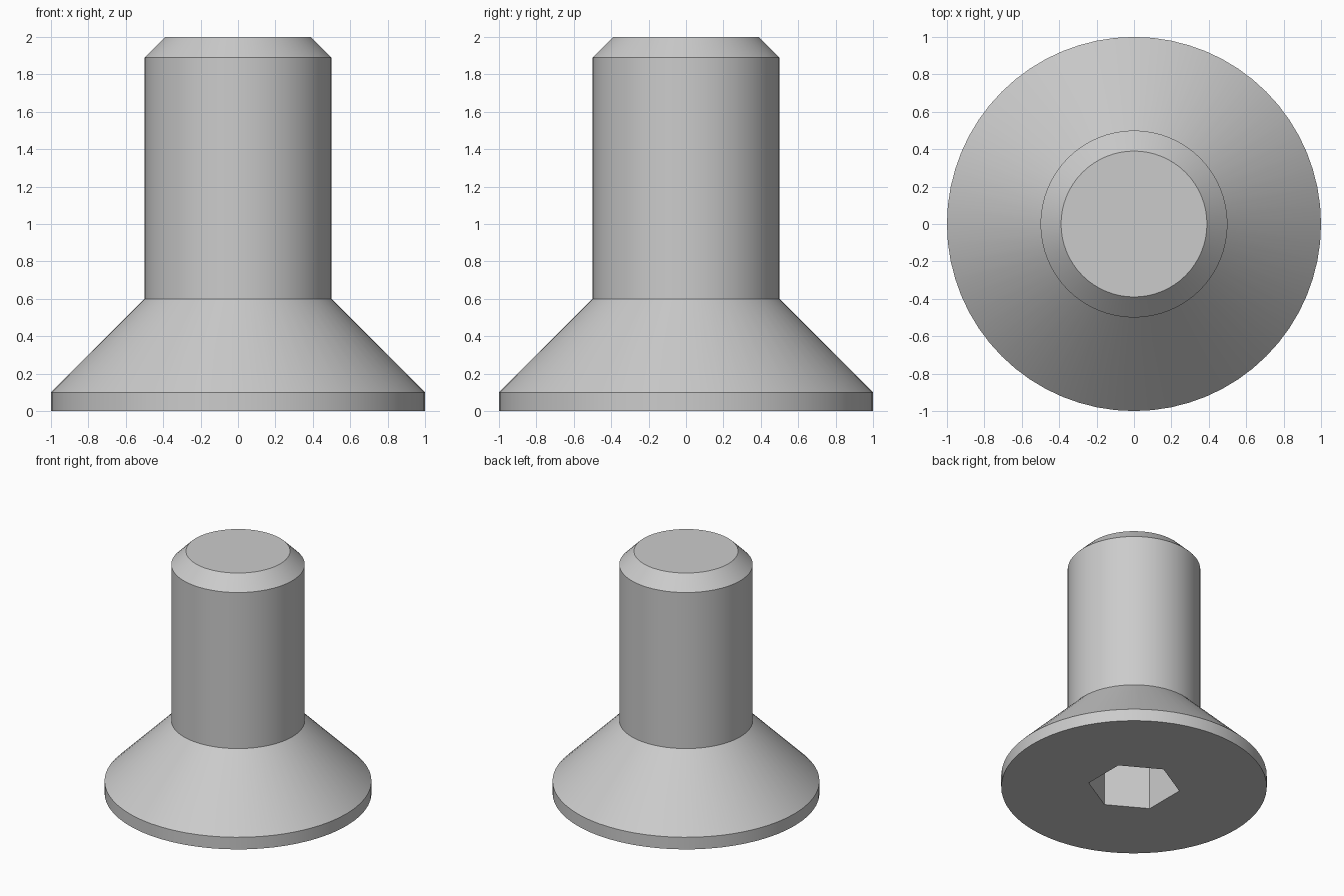
import bpy, bmesh, math

cube = bpy.data.objects.get("Cube")
if cube:
    bpy.data.objects.remove(cube, do_unlink=True)

SEGMENTS = 64
# Outline of the screw as (radius, height), from head rim to shank tip
OUTLINE = [(1, 0), (1, 0.1), (0.5, 0.6), (0.5, 1.89), (0.39, 2)]
SOCKET_FLATS = 0.6
SOCKET_DEPTH = 0.36

steel = bpy.data.materials.new("light grey steel")
steel.use_nodes = True
grey = (0.6, 0.6, 0.6, 1)
steel.diffuse_color = grey
steel.node_tree.nodes["Principled BSDF"].inputs["Base Color"].default_value = grey

bm = bmesh.new()


def ring(radius, z, count, start=0.0):
    """Closed ring of vertices around the z axis."""
    angles = [start + math.tau * i / count for i in range(count)]
    return [bm.verts.new((radius * math.cos(a), radius * math.sin(a), z)) for a in angles]


def wall(lower, upper):
    """Quads joining two rings of equal size."""
    n = len(lower)
    for i in range(n):
        j = (i + 1) % n
        bm.faces.new((lower[i], lower[j], upper[j], upper[i]))


def loop_edges(verts):
    return [bm.edges.get((v, verts[i - 1])) for i, v in enumerate(verts)]


# Head, countersunk cone, shank and chamfered tip
rings = [ring(r, z, SEGMENTS) for r, z in OUTLINE]
for lower, upper in zip(rings, rings[1:]):
    wall(lower, upper)
bm.faces.new(rings[-1])

# Hexagonal drive socket, corners towards front and back
corner = SOCKET_FLATS / math.sqrt(3)
mouth = ring(corner, 0, 6, math.pi / 6)
floor = ring(corner, SOCKET_DEPTH, 6, math.pi / 6)
wall(mouth, floor)
bm.faces.new(floor)

# Flat head face between the rim and the socket mouth
bmesh.ops.triangle_fill(bm, use_beauty=True,
                        edges=loop_edges(rings[0]) + loop_edges(mouth))
bmesh.ops.recalc_face_normals(bm, faces=bm.faces)

mesh = bpy.data.meshes.new("countersunk_screw")
bm.to_mesh(mesh)
bm.free()
mesh.materials.append(steel)
screw = bpy.data.objects.new("countersunk_screw", mesh)
bpy.context.collection.objects.link(screw)

bpy.ops.object.select_all(action="DESELECT")
screw.select_set(True)
bpy.context.view_layer.objects.active = screw
bpy.ops.object.shade_smooth_by_angle(angle=math.radians(30))
